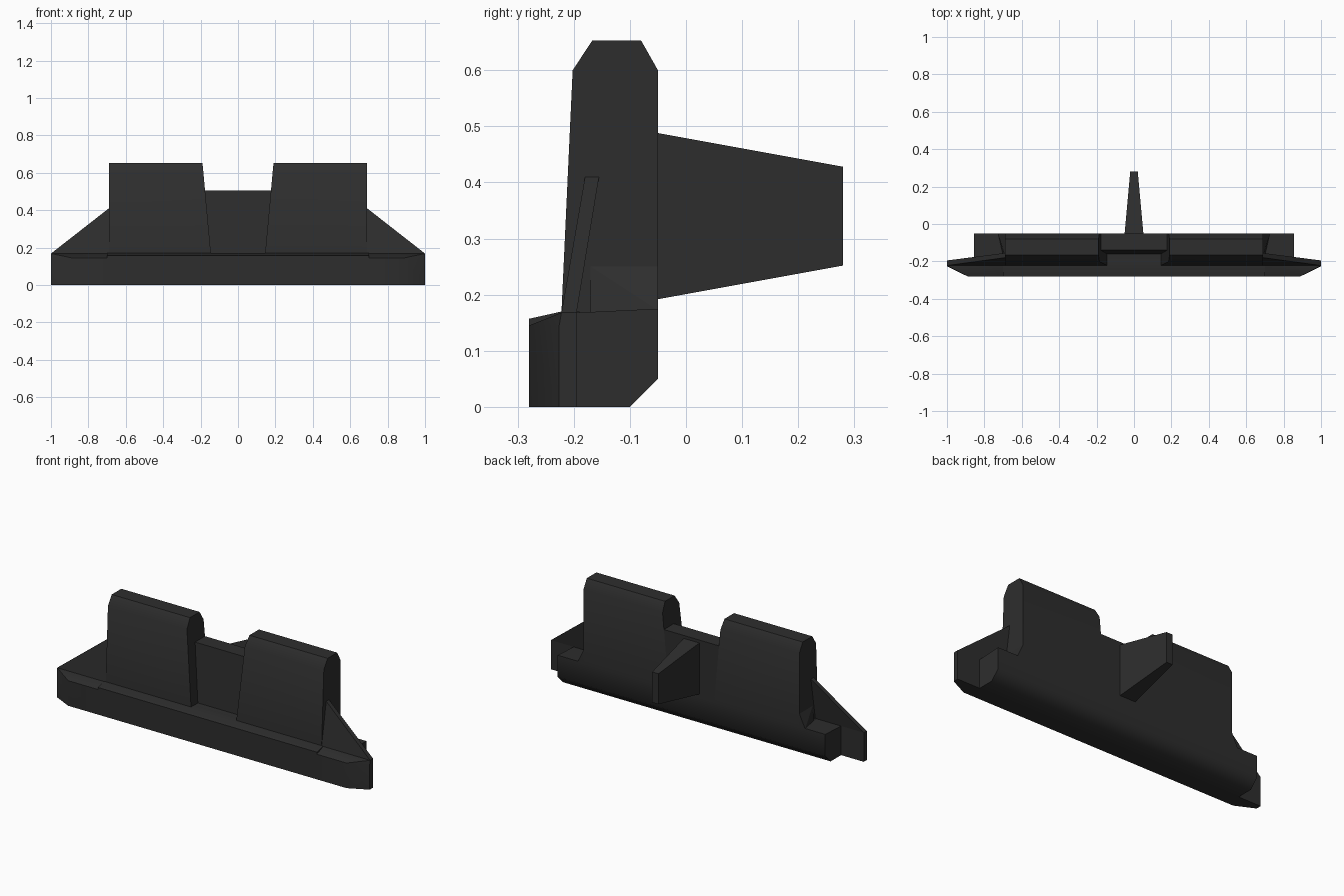
import bpy
import bmesh
import math

old = bpy.data.objects.get("Cube")
if old:
    bpy.data.objects.remove(old, do_unlink=True)

mat = bpy.data.materials.new("charcoal")
mat.use_nodes = True
colour = (0.027, 0.027, 0.027, 1)
mat.diffuse_color = colour
mat.node_tree.nodes["Principled BSDF"].inputs["Base Color"].default_value = colour


def hull(name, points, angle=20):
    """Convex solid around the given corner points."""
    bm = bmesh.new()
    for p in points:
        bm.verts.new(p)
    res = bmesh.ops.convex_hull(bm, input=bm.verts[:])
    loose = {g for g in res["geom_interior"] + res["geom_unused"]
             if isinstance(g, bmesh.types.BMVert)}
    bmesh.ops.delete(bm, geom=list(loose), context="VERTS")
    bmesh.ops.dissolve_limit(bm, angle_limit=math.radians(0.5),
                             verts=bm.verts[:], edges=bm.edges[:])
    bmesh.ops.recalc_face_normals(bm, faces=bm.faces[:])
    me = bpy.data.meshes.new(name)
    bm.to_mesh(me)
    bm.free()
    me.materials.append(mat)
    ob = bpy.data.objects.new(name, me)
    bpy.context.collection.objects.link(ob)
    bpy.ops.object.select_all(action="DESELECT")
    ob.select_set(True)
    bpy.context.view_layer.objects.active = ob
    bpy.ops.object.shade_smooth_by_angle(angle=math.radians(angle))
    return ob


def pair(name, points, angle=20):
    """The same solid on both sides."""
    for side, s in (("left", 1), ("right", -1)):
        hull(f"{side}_{name}", [(s * x, y, z) for x, y, z in points], angle)


def inner(z):
    """Half width of the tapered middle gap at height z."""
    return 0.145 + (z - 0.17) * 0.093


# Long base with a chamfered rear lower edge
base = [(-0.195, 0), (-0.1, 0), (-0.05, 0.05), (-0.05, 0.175), (-0.195, 0.168)]
hull("base", [(x, y, z) for x in (-0.855, 0.855) for y, z in base], 50)

# Tall panels with chamfered tops
panel = [(-0.222, 0.168), (-0.202, 0.6), (-0.167, 0.653),
         (-0.08, 0.653), (-0.05, 0.6), (-0.05, 0.17)]
pair("panel", [p for y, z in panel for p in ((inner(z), y, z), (0.69, y, z))], 35)

# Small gussets at the outer foot of the panels
pair("gusset", [(0.69, -0.05, 0.25), (0.727, -0.05, 0.172), (0.69, -0.05, 0.172),
                (0.69, -0.17, 0.25), (0.7, -0.17, 0.165), (0.69, -0.17, 0.165)])

# Lower middle panel between them
middle = [(-0.16, 0.165), (-0.14, 0.505), (-0.05, 0.505), (-0.05, 0.17)]
hull("middle_panel", [(s * inner(z), y, z) for s in (-1, 1) for y, z in middle])

# Front bumper: middle length and chamfered ends
bumper = [(-0.28, 0), (-0.28, 0.157), (-0.222, 0.17), (-0.19, 0.17), (-0.19, 0)]
hull("bumper", [(x, y, z) for x in (-0.7, 0.7) for y, z in bumper])
plan = [(0.7, -0.28), (0.89, -0.28), (1, -0.226)]
pair("bumper_end", [(x, y, z) for x, y in plan for z in (0, 0.145)]
     + [(x, y, z) for x in (0.7, 1) for y, z in ((-0.222, 0.168), (-0.2, 0.168), (-0.2, 0))], 35)

# Side wings: upright lower plate and leaning triangular upper plate
pair("wing_foot", [(x, y, z) for x in (0.69, 1)
                   for y, z in ((-0.226, 0), (-0.222, 0.168), (-0.195, 0.168), (-0.195, 0))])
pair("wing", [(0.69, -0.18, 0.41), (0.69, -0.155, 0.41)]
     + [(x, y, 0.168) for x in (0.69, 1) for y in (-0.222, -0.195)])

# Tapered rear fin
hull("rear_fin", [(s * w, y, z) for s in (-1, 1)
                  for w, y, low, high in ((0.05, -0.05, 0.192, 0.488), (0.02, 0.28, 0.252, 0.428))
                  for z in (low, high)])
